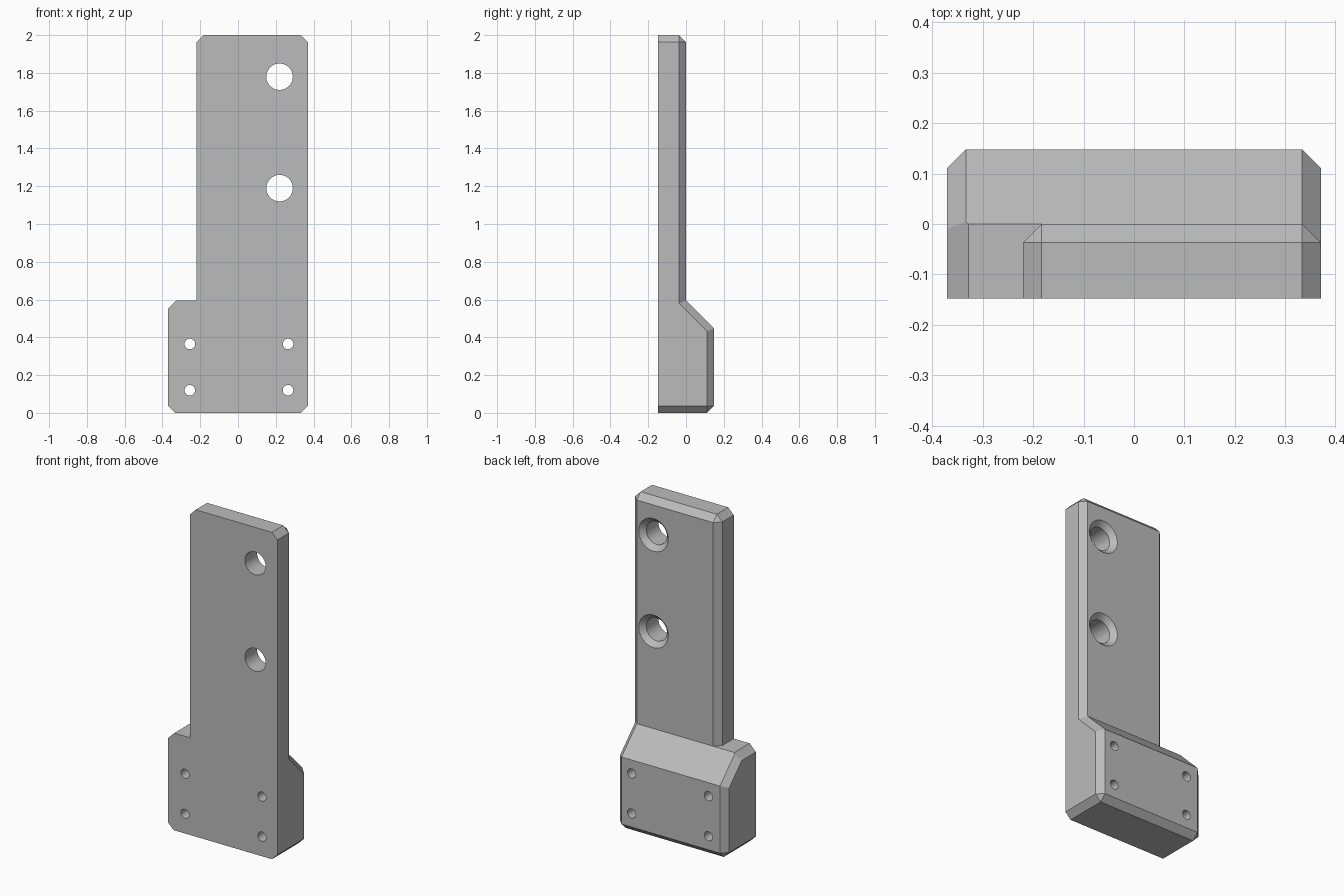
import bpy, bmesh
from math import sqrt, pi
from mathutils import Vector, Matrix

cube = bpy.data.objects.get("Cube")
if cube:
    bpy.data.objects.remove(cube)

grey = bpy.data.materials.new("plain grey")
grey.use_nodes = True
colour = (0.5, 0.5, 0.5, 1)
grey.diffuse_color = colour
grey.node_tree.nodes["Principled BSDF"].inputs["Base Color"].default_value = colour

CH = 0.037          # chamfer width
FRONT, BACK = -0.1475, 0.1475
SIDE, LEDGE = 0.37, 0.59


def add_object(name, bm):
    bmesh.ops.recalc_face_normals(bm, faces=bm.faces)
    mesh = bpy.data.meshes.new(name)
    bm.to_mesh(mesh)
    bm.free()
    mesh.materials.append(grey)
    obj = bpy.data.objects.new(name, mesh)
    bpy.context.collection.objects.link(obj)
    return obj


def cut_block(name, lo, hi, planes):
    """Box trimmed by planes, each given as (normal, offset)."""
    lo, hi = Vector(lo), Vector(hi)
    bm = bmesh.new()
    bmesh.ops.create_cube(bm, size=1, matrix=Matrix.Translation((lo + hi) / 2)
                          @ Matrix.Diagonal((*(hi - lo), 1)))
    for n, d in planes:
        n = Vector(n)
        geom = bm.verts[:] + bm.edges[:] + bm.faces[:]
        cut = bmesh.ops.bisect_plane(bm, geom=geom, plane_co=n * d / n.length_squared,
                                     plane_no=n, clear_outer=True)["geom_cut"]
        edges = [e for e in cut if isinstance(e, bmesh.types.BMEdge)]
        bmesh.ops.contextual_create(bm, geom=edges)
    return add_object(name, bm)


def cylinder(name, x, z, y0, y1, r0, r1, sides=48):
    """Round cutter along y, radius r0 at y0 and r1 at y1."""
    bm = bmesh.new()
    turn = Matrix.Translation((x, (y0 + y1) / 2, z)) @ Matrix.Rotation(-pi / 2, 4, "X")
    bmesh.ops.create_cone(bm, cap_ends=True, segments=sides, radius1=r0, radius2=r1,
                          depth=y1 - y0, matrix=turn)
    obj = add_object(name, bm)
    obj.hide_render = True
    return obj


def combine(target, other, operation):
    mod = target.modifiers.new(operation, "BOOLEAN")
    mod.operation, mod.object, mod.solver = operation, other, "EXACT"
    bpy.context.view_layer.objects.active = target
    bpy.ops.object.modifier_apply(modifier=mod.name)
    bpy.data.objects.remove(other)


# Thick foot with sloped shoulder and chamfered edges
slope = (LEDGE + 0.005) / sqrt(2)
h = 1 / sqrt(2)
foot_planes = [((0, h, h), slope), ((0, 1, -1), BACK - CH),
               ((-1, 0, 1), SIDE + LEDGE - CH)]
for s in (-1, 1):
    foot_planes += [((s, 1, 0), SIDE + BACK - CH), ((s, 0, -1), SIDE - CH),
                    ((s, h, h), SIDE + slope - CH),
                    ((s, 1, -1), SIDE + BACK - 2 * CH)]
bracket = cut_block("bracket", (-SIDE, FRONT, 0), (SIDE, BACK, LEDGE + 0.005), foot_planes)

# Tall upright plate
left = -0.22
plate_planes = [((0, 1, 1), 2 - CH)]
for s, edge in ((-1, -left), (1, SIDE)):
    plate_planes += [((s, 1, 0), edge - CH), ((s, 0, 1), edge + 2 - CH),
                     ((s, 1, 1), edge + 2 - 2 * CH)]
plate = cut_block("upright_plate", (left, FRONT, 0.2), (SIDE, 0, 2), plate_planes)
combine(bracket, plate, "UNION")

# Countersunk mounting holes
for z in (1.78, 1.19):
    combine(bracket, cylinder("bolt_hole", 0.22, z, -0.3, 0.3, 0.07, 0.07), "DIFFERENCE")
    combine(bracket, cylinder("countersink", 0.22, z, -0.04, 0.01, 0.06, 0.11), "DIFFERENCE")

# Four small holes through the foot
for x in (-0.255, 0.265):
    for z in (0.12, 0.365):
        combine(bracket, cylinder("screw_hole", x, z, -0.3, 0.3, 0.028, 0.028, 32), "DIFFERENCE")

bpy.ops.object.select_all(action="DESELECT")
bracket.select_set(True)
bpy.context.view_layer.objects.active = bracket
bpy.ops.object.shade_smooth_by_angle(angle=pi / 9)
